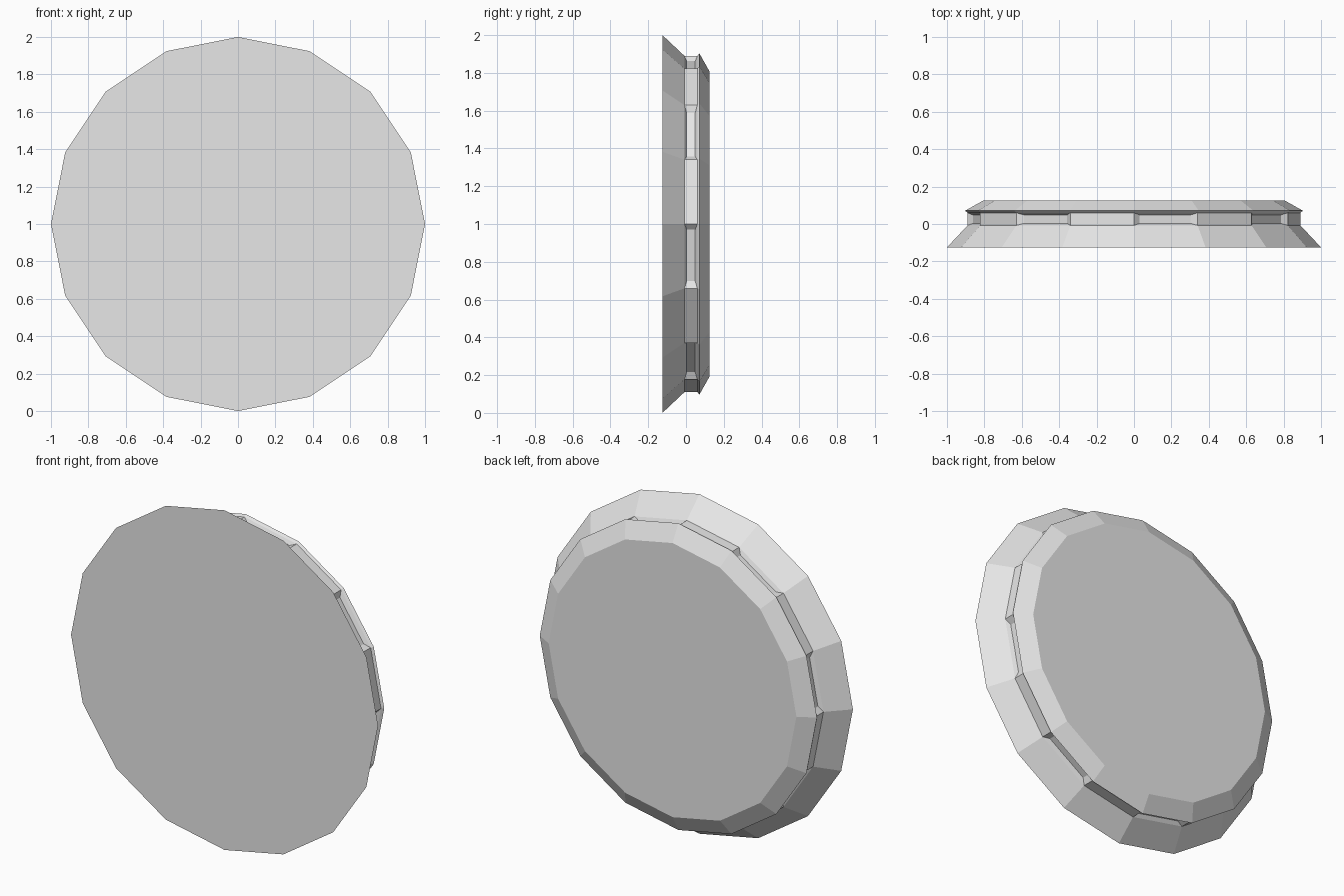
import bpy, bmesh
from math import cos, sin, tau
from mathutils import Vector

cube = bpy.data.objects.get("Cube")
if cube:
    bpy.data.objects.remove(cube, do_unlink=True)

SIDES = 16
CENTRE = Vector((0, 0, 1))
# (radius, y) from the wide front rim to the back plate
PROFILE = [(1.0, -0.125), (0.89, -0.008), (0.89, 0.06), (0.903, 0.071), (0.807, 0.125)]
GRIP = 1  # profile segment that forms the grip band

# Plain grey
grey = bpy.data.materials.new("plain_grey")
grey.use_nodes = True
grey.diffuse_color = (0.8, 0.8, 0.8, 1)
grey.node_tree.nodes["Principled BSDF"].inputs["Base Color"].default_value = (0.8, 0.8, 0.8, 1)

# Lathed disc body
bm = bmesh.new()
rings = []
for radius, y in PROFILE:
    rings.append([bm.verts.new((radius * cos(tau * i / SIDES), y,
                                1 + radius * sin(tau * i / SIDES)))
                  for i in range(SIDES)])
notches = []
for level, (a, b) in enumerate(zip(rings, rings[1:])):
    for i in range(SIDES):
        j = (i + 1) % SIDES
        face = bm.faces.new((a[i], a[j], b[j], b[i]))
        if level == GRIP and i % 2:
            notches.append(face)
bm.faces.new(rings[0])
bm.faces.new(rings[-1])
bmesh.ops.recalc_face_normals(bm, faces=bm.faces)

# Tapered notches in every second side of the grip band
for face in bmesh.ops.extrude_discrete_faces(bm, faces=notches)["faces"]:
    mid = face.calc_center_median()
    outward = (mid - CENTRE) * Vector((1, 0, 1)).x
    outward.y = 0
    outward.normalize()
    for v in face.verts:
        offset = v.co - mid
        v.co = mid + Vector((offset.x * 0.8, offset.y * 0.66, offset.z * 0.8)) - outward * 0.022

mesh = bpy.data.meshes.new("disc_cap")
bm.to_mesh(mesh)
bm.free()
mesh.materials.append(grey)
disc = bpy.data.objects.new("disc_cap", mesh)
bpy.context.collection.objects.link(disc)
